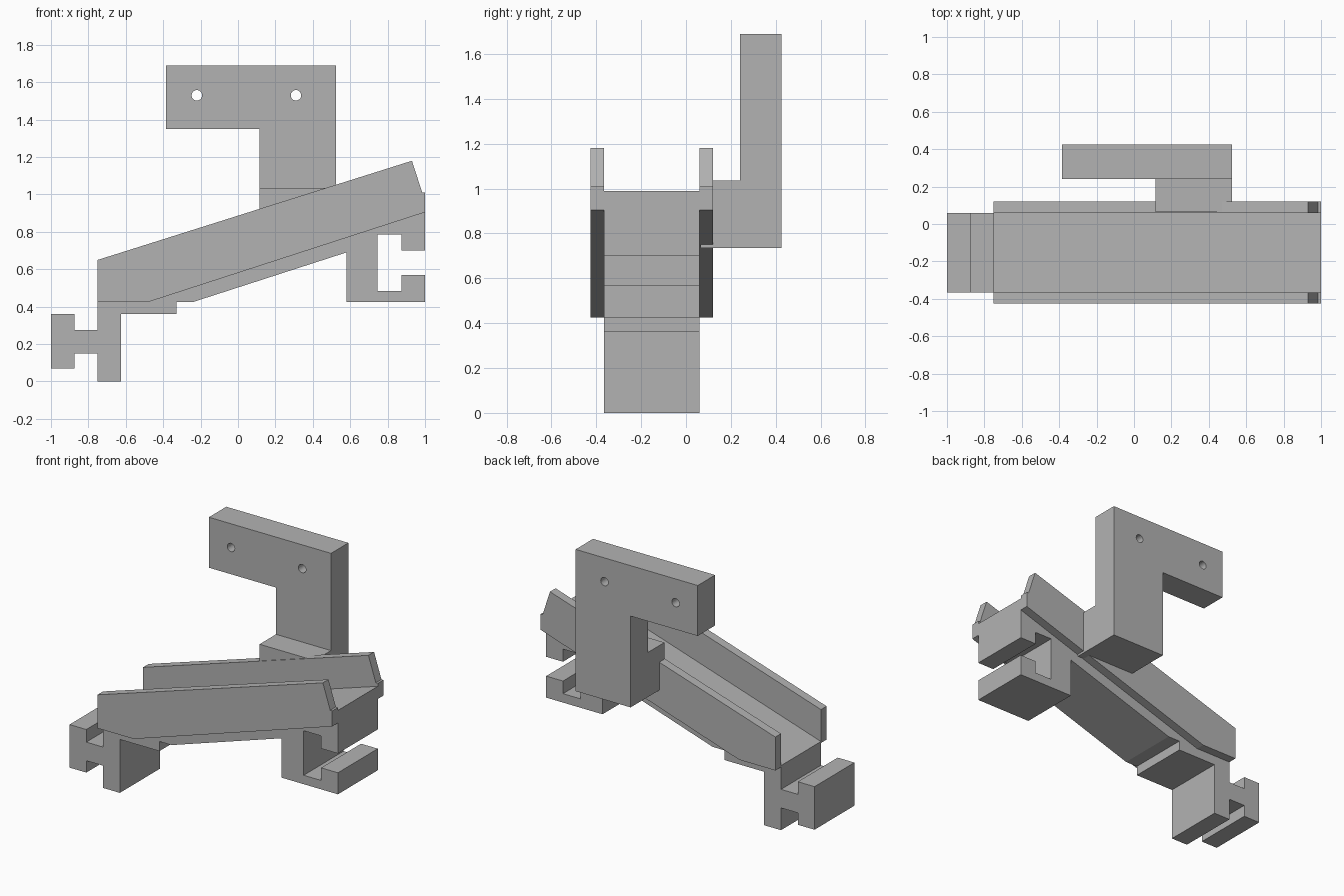
import bpy
import bmesh
from mathutils import Matrix, Vector

if "Cube" in bpy.data.objects:
    bpy.data.objects.remove(bpy.data.objects["Cube"], do_unlink=True)

grey = bpy.data.materials.new("light_grey")
grey.use_nodes = True
COLOR = (0.45, 0.45, 0.45, 1)
grey.diffuse_color = COLOR
grey.node_tree.nodes["Principled BSDF"].inputs["Base Color"].default_value = COLOR


def finish(name, bm):
    bmesh.ops.recalc_face_normals(bm, faces=bm.faces)
    mesh = bpy.data.meshes.new(name)
    bm.to_mesh(mesh)
    bm.free()
    mesh.materials.append(grey)
    obj = bpy.data.objects.new(name, mesh)
    bpy.context.collection.objects.link(obj)
    return obj


def extrude_profile(name, points, y0, y1):
    """Extrude an (x, z) outline from y0 to y1."""
    bm = bmesh.new()
    face = bm.faces.new([bm.verts.new((x, y0, z)) for x, z in points])
    result = bmesh.ops.extrude_face_region(bm, geom=[face])
    verts = [v for v in result["geom"] if isinstance(v, bmesh.types.BMVert)]
    bmesh.ops.translate(bm, verts=verts, vec=(0, y1 - y0, 0))
    return finish(name, bm)


# Sloped channel floor with the H-shaped clip and the C-shaped clip
body = [(-0.75, 0.435), (-0.75, 0.275), (-0.875, 0.275), (-0.875, 0.36),
        (-1, 0.36), (-1, 0.07), (-0.875, 0.07), (-0.875, 0.15),
        (-0.75, 0.15), (-0.75, 0), (-0.625, 0), (-0.625, 0.36),
        (-0.33, 0.36), (-0.33, 0.425), (-0.24, 0.425), (0.58, 0.69),
        (0.58, 0.425), (1, 0.425), (1, 0.57), (0.875, 0.57),
        (0.875, 0.485), (0.745, 0.485), (0.745, 0.785), (0.875, 0.785),
        (0.875, 0.7), (1, 0.7), (1, 0.99)]
extrude_profile("channel_body", body, -0.365, 0.06)

# Side rails
rail = [(-0.75, 0.425), (-0.48, 0.425), (1, 0.905), (1, 1.01),
        (0.985, 1.01), (0.93, 1.18), (-0.75, 0.65)]
for name, y0, y1 in (("front_rail", -0.425, -0.365), ("back_rail", 0.06, 0.12)):
    extrude_profile(name, rail, y0, y1)

# Block joining the back rail to the bracket
block = [(0.115, 0.735), (0.525, 0.735), (0.525, 1.035), (0.115, 1.035)]
extrude_profile("bracket_block", block, 0.065, 0.24)

# Mounting bracket with two screw holes
plate = [(0.115, 0.735), (0.525, 0.735), (0.525, 1.69),
         (-0.385, 1.69), (-0.385, 1.35), (0.115, 1.35)]
bracket = extrude_profile("mounting_bracket", plate, 0.24, 0.425)
bm = bmesh.new()
for x in (-0.22, 0.31):
    place = Matrix.Translation(Vector((x, 0.33, 1.53))) @ Matrix.Rotation(1.5708, 4, "X")
    bmesh.ops.create_cone(bm, cap_ends=True, segments=24, radius1=0.028,
                          radius2=0.028, depth=0.5, matrix=place)
cutter = finish("hole_cutter", bm)
cutter.hide_render = True
cutter.hide_viewport = True
cut = bracket.modifiers.new("screw_holes", "BOOLEAN")
cut.operation = "DIFFERENCE"
cut.solver = "EXACT"
cut.object = cutter
